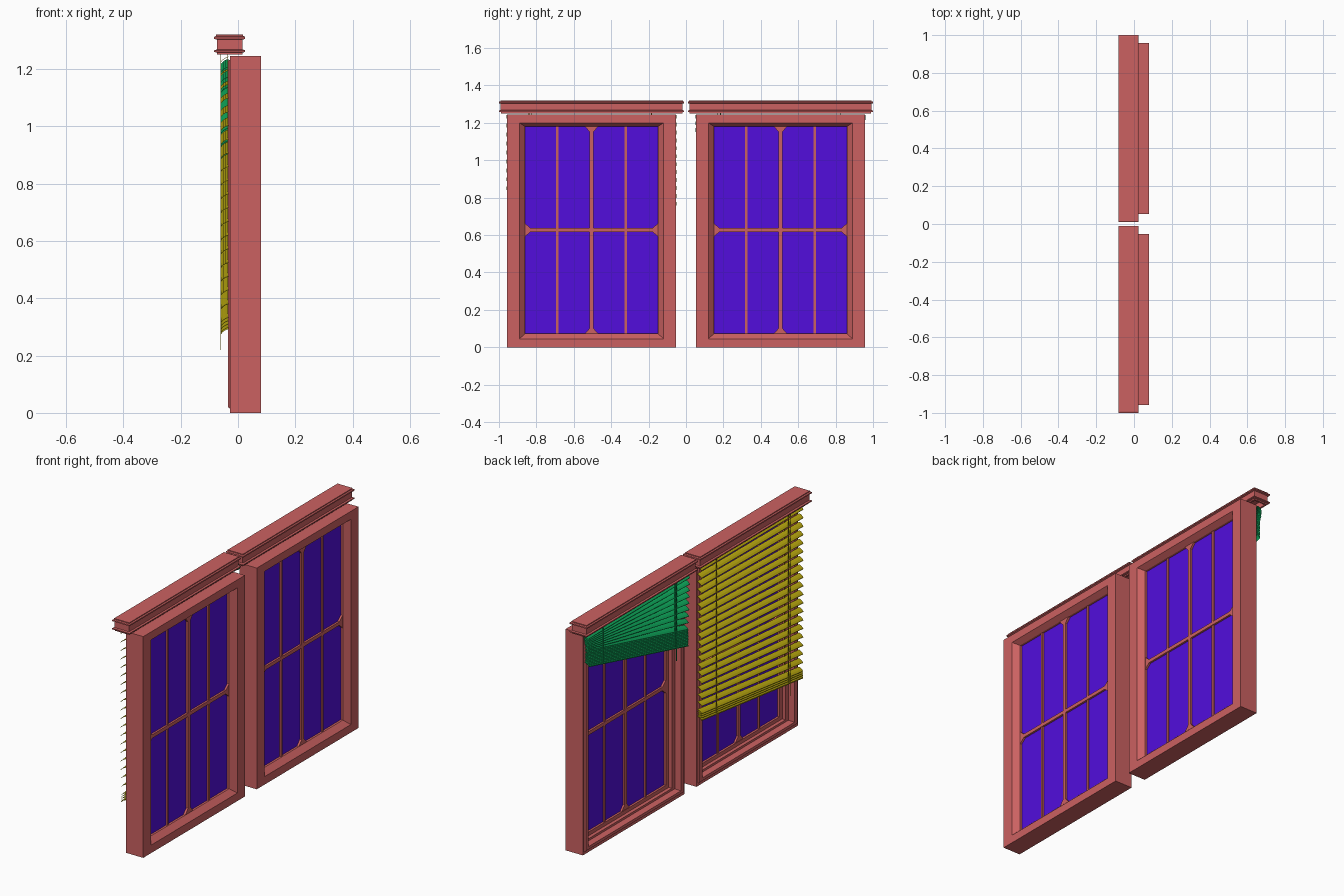
import bpy, bmesh, math

if "Cube" in bpy.data.objects:
    bpy.data.objects.remove(bpy.data.objects["Cube"])


def material(name, rgb):
    m = bpy.data.materials.new(name)
    m.diffuse_color = (*rgb, 1)
    m.use_nodes = True
    m.node_tree.nodes["Principled BSDF"].inputs["Base Color"].default_value = m.diffuse_color
    return m


WOOD = material("painted_wood", (0.6, 0.12, 0.12))
GLASS = material("window_glass", (0.085, 0.004, 0.72))
GREEN = material("green_slats", (0.005, 0.45, 0.12))
YELLOW = material("yellow_slats", (0.52, 0.42, 0.005))


def finish(bm, name, mat):
    bmesh.ops.recalc_face_normals(bm, faces=bm.faces)
    me = bpy.data.meshes.new(name)
    bm.to_mesh(me)
    bm.free()
    me.materials.append(mat)
    ob = bpy.data.objects.new(name, me)
    bpy.context.collection.objects.link(ob)
    return ob


def loft(bm, rings, closed=False):
    """Skin a list of equal-length point rings; cap the ends unless closed."""
    vs = [[bm.verts.new(p) for p in r] for r in rings]
    n = len(vs[0])
    for k in range(len(vs) if closed else len(vs) - 1):
        a, b = vs[k], vs[(k + 1) % len(vs)]
        for i in range(n):
            j = (i + 1) % n
            bm.faces.new((a[i], a[j], b[j], b[i]))
    if not closed:
        bm.faces.new(vs[0])
        bm.faces.new(vs[-1])


def prism(bm, outline, x0, x1):
    """Extrude a (y, z) outline along x."""
    loft(bm, [[(x, y, z) for y, z in outline] for x in (x0, x1)])


def rect(bm, x0, x1, y0, y1, z0, z1):
    prism(bm, [(y0, z0), (y1, z0), (y1, z1), (y0, z1)], x0, x1)


# frame section: (x, half width, bottom, top), walked round the moulding
FRAME = [(.08, .452, 0, 1.245), (.08, .385, .045, 1.2), (.05, .355, .073, 1.18),
         (.02, .355, .073, 1.18), (.02, .38, .052, 1.195), (0, .38, .052, 1.195),
         (0, .405, .04, 1.205), (-.035, .41, .036, 1.21), (-.035, .435, .02, 1.228),
         (-.028, .44, .015, 1.232), (-.028, .452, 0, 1.245)]
# pelmet section: (inset, z), from hollow underside to top
PELMET = [(.02, 1.285), (.02, 1.25), (.01, 1.25), (.01, 1.257), (0, 1.259), (0, 1.265),
          (.009, 1.268), (.009, 1.302), (0, 1.305), (0, 1.312), (.007, 1.315), (.007, 1.32)]


def window(side, c):
    # moulded frame
    bm = bmesh.new()
    loft(bm, [[(x, c - h, a), (x, c + h, a), (x, c + h, b), (x, c - h, b)]
              for x, h, a, b in FRAME], closed=True)
    finish(bm, side + "_frame", WOOD)
    # glass pane
    bm = bmesh.new()
    rect(bm, .032, .038, c - .358, c + .358, .07, 1.183)
    finish(bm, side + "_glass", GLASS)
    # glazing bars: main cross with flared ends, two thin uprights
    bm = bmesh.new()
    w, f, l = .01, .036, .03

    def flared(a0, a1):
        return [(a0, -f), (a0 + l, -w), (a1 - l, -w), (a1, -f),
                (a1, f), (a1 - l, w), (a0 + l, w), (a0, f)]
    prism(bm, [(c + a, .627 + b) for a, b in flared(-.356, .356)], .021, .049)
    prism(bm, [(c + b, a) for a, b in flared(.072, 1.181)], .022, .05)
    for d in (-.183, .183):
        rect(bm, .024, .046, c + d - .006, c + d + .006, .072, 1.181)
    finish(bm, side + "_glazing_bars", WOOD)
    # pelmet
    bm = bmesh.new()
    rings = []
    for i, z in PELMET:
        x0, x1, h = -.083 + i, .025 - i, .495 - i
        rings.append([(x0, c - h, z), (x1, c - h, z), (x1, c + h, z), (x0, c + h, z)])
    loft(bm, rings)
    finish(bm, side + "_pelmet", WOOD)


def spread(top, mid, bottom, n_open, n_stack):
    """Heights of the open slats followed by the gathered slats."""
    return ([top + (mid - top) * i / n_open for i in range(n_open)] +
            [mid + (bottom - mid) * i / (n_stack - 1) for i in range(n_stack)])


def blind(side, c, near, far, mat, cord_y):
    """near / far: slat heights at the low-y and high-y ends."""
    bm = bmesh.new()
    last = len(near) - 1
    for k, (za, zb) in enumerate(zip(near, far)):
        h = .454 * math.cos(math.atan2(zb - za, .905))
        t = .006 if k == last else .002
        top = [(-.06, -.010), (-.052, -.001), (-.043, .005), (-.034, .008)]
        sect = top + [(x, z - t) for x, z in reversed(top)]
        loft(bm, [[(x, c + s * h, z + d) for x, d in sect] for s, z in ((-1, za), (1, zb))])
    finish(bm, side + "_blind_slats", mat)
    # ladder cords and pull cord
    bm = bmesh.new()

    def end_z(y):
        return near[-1] + (far[-1] - near[-1]) * (y / .905 + .5)
    for y in (-.32, .32):
        for x in (-.0605, -.036):
            rect(bm, x - .001, x + .001, c + y - .002, c + y + .002, end_z(y) - .005, 1.28)
    rect(bm, -.0615, -.0595, c + cord_y - .002, c + cord_y + .002, end_z(cord_y) - .085, 1.28)
    finish(bm, side + "_blind_cords", mat)


C = .505
window("left", -C)
window("right", C)
blind("left", -C, spread(1.235, .325, .29, 19, 4), spread(1.235, .43, .395, 19, 4), YELLOW, -.335)
blind("right", C, spread(1.235, .95, .86, 8, 12), spread(1.235, 1.17, 1.08, 8, 12), GREEN, -.335)
